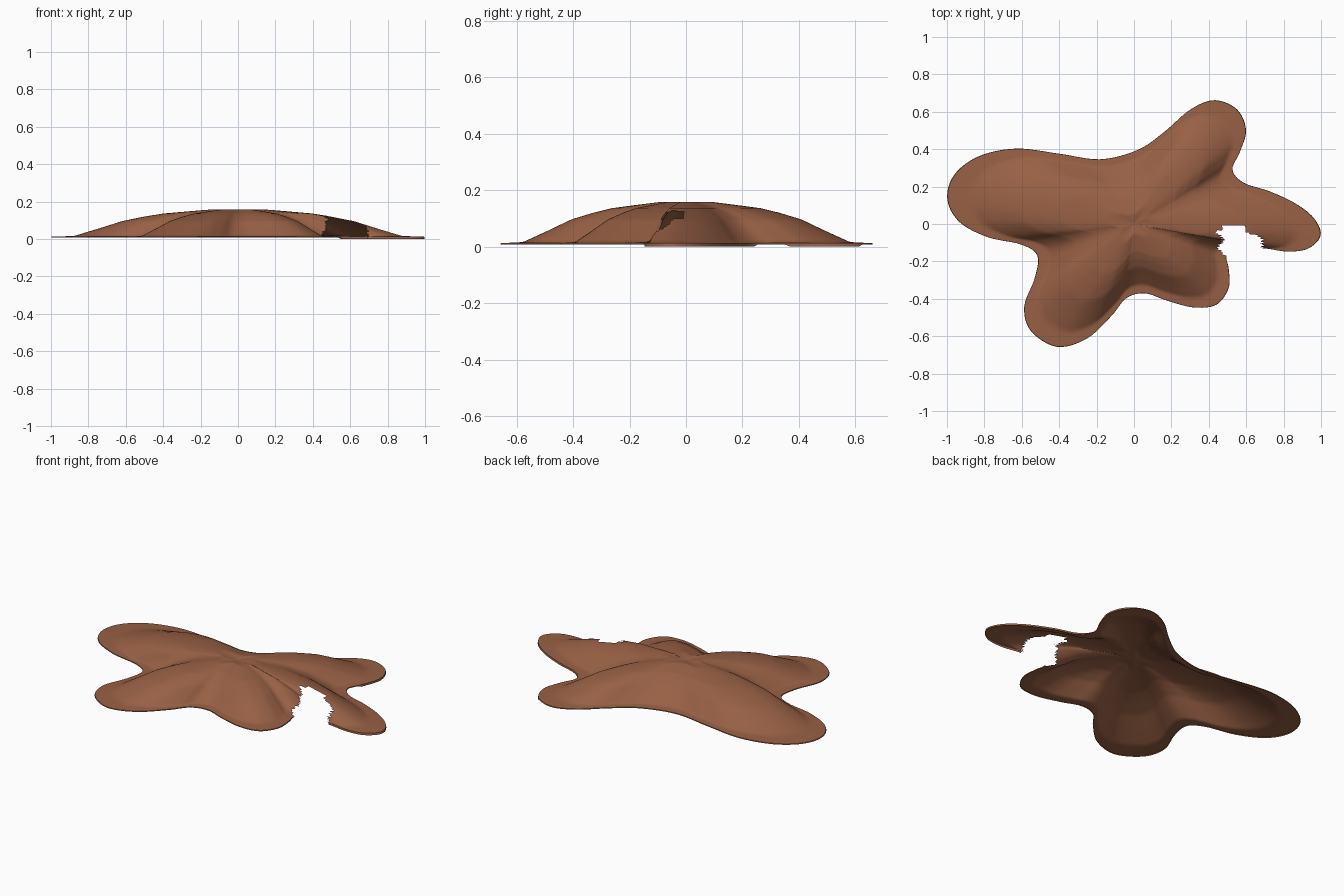
import bpy, bmesh
from mathutils import Vector

if "Cube" in bpy.data.objects:
    bpy.data.objects.remove(bpy.data.objects["Cube"])

# Outline of the draped hide, anticlockwise from the right tip
OUTLINE = [(0.995, -0.06), (0.96, 0.03), (0.86, 0.11), (0.72, 0.175), (0.585, 0.22),
           (0.525, 0.29), (0.565, 0.385), (0.597, 0.5), (0.55, 0.61), (0.43, 0.66),
           (0.30, 0.61), (0.16, 0.49), (0.02, 0.395), (-0.18, 0.345), (-0.40, 0.375),
           (-0.63, 0.402), (-0.83, 0.36), (-0.96, 0.26), (-0.995, 0.13), (-0.93, 0.01),
           (-0.78, -0.07), (-0.60, -0.11), (-0.515, -0.17), (-0.53, -0.29), (-0.585, -0.44),
           (-0.55, -0.57), (-0.41, -0.655), (-0.25, -0.61), (-0.12, -0.49), (-0.04, -0.395),
           (0.06, -0.37), (0.18, -0.41), (0.32, -0.445), (0.44, -0.43), (0.505, -0.34),
           (0.505, -0.24), (0.495, -0.17), (0.56, -0.135), (0.69, -0.13), (0.82, -0.147),
           (0.93, -0.13)]
# Height against fraction of the way from centre to edge
PROFILE = [(0, 0.15), (0.14, 0.158), (0.25, 0.149), (0.4, 0.136), (0.5, 0.12),
           (0.62, 0.096), (0.75, 0.055), (0.88, 0.016), (1, 0.012)]
STEPS, RINGS = 6, 40


def spline(pts):
    """Closed smooth curve through the points."""
    out, n = [], len(pts)
    for i in range(n):
        a, b, c, d = (Vector(pts[(i + k) % n]) for k in (-1, 0, 1, 2))
        for s in range(STEPS):
            t = s / STEPS
            out.append(0.5 * (2 * b + (c - a) * t + (2 * a - 5 * b + 4 * c - d) * t * t
                              + (3 * b - a - 3 * c + d) * t ** 3))
    return out


def lerp_table(table, v):
    for (a, p), (b, q) in zip(table, table[1:]):
        if v <= b:
            return p + (q - p) * max(0, v - a) / (b - a)
    return table[-1][1]


# Tear in the right side: left and right limits against y
TEAR_LEFT = [(-0.18, 0.50), (-0.13, 0.445), (-0.08, 0.48), (-0.05, 0.445), (-0.02, 0.47), (0, 0.46)]
TEAR_RIGHT = [(-0.135, 0.69), (-0.08, 0.69), (-0.04, 0.60), (0, 0.60)]


def torn(c):
    return (-0.175 < c.y < -0.005 and
            lerp_table(TEAR_LEFT, c.y) < c.x < lerp_table(TEAR_RIGHT, c.y))


# Domed sheet built as rings shrinking toward the centre, plus a short lip at the edge
edge = spline(OUTLINE)
n = len(edge)
bm = bmesh.new()
centre = bm.verts.new((0, 0, PROFILE[0][1]))
rings = []
for r in range(1, RINGS + 1):
    t = r / RINGS
    z = lerp_table(PROFILE, t)
    rings.append([bm.verts.new((p.x * t, p.y * t, z)) for p in edge])
rings.append([bm.verts.new((p.x * 1.003, p.y * 1.003, 0 if p.x > 0.55 else 0.007)) for p in edge])
for i in range(n):
    j = (i + 1) % n
    bm.faces.new((centre, rings[0][i], rings[0][j]))
    for a, b in zip(rings, rings[1:]):
        bm.faces.new((a[i], b[i], b[j], a[j]))

# Cut out the tear
bmesh.ops.delete(bm, geom=[f for f in bm.faces if torn(f.calc_center_median())], context='FACES')

mesh = bpy.data.meshes.new("hide_sheet")
bm.to_mesh(mesh)
bm.free()
sheet = bpy.data.objects.new("hide_sheet", mesh)
bpy.context.collection.objects.link(sheet)

mat = bpy.data.materials.new("warm brown")
mat.diffuse_color = (0.314, 0.117, 0.059, 1)
mat.use_nodes = True
mat.node_tree.nodes["Principled BSDF"].inputs["Base Color"].default_value = mat.diffuse_color
mesh.materials.append(mat)

bpy.context.view_layer.objects.active = sheet
sheet.select_set(True)
bpy.ops.object.shade_smooth_by_angle(angle=0.6)
